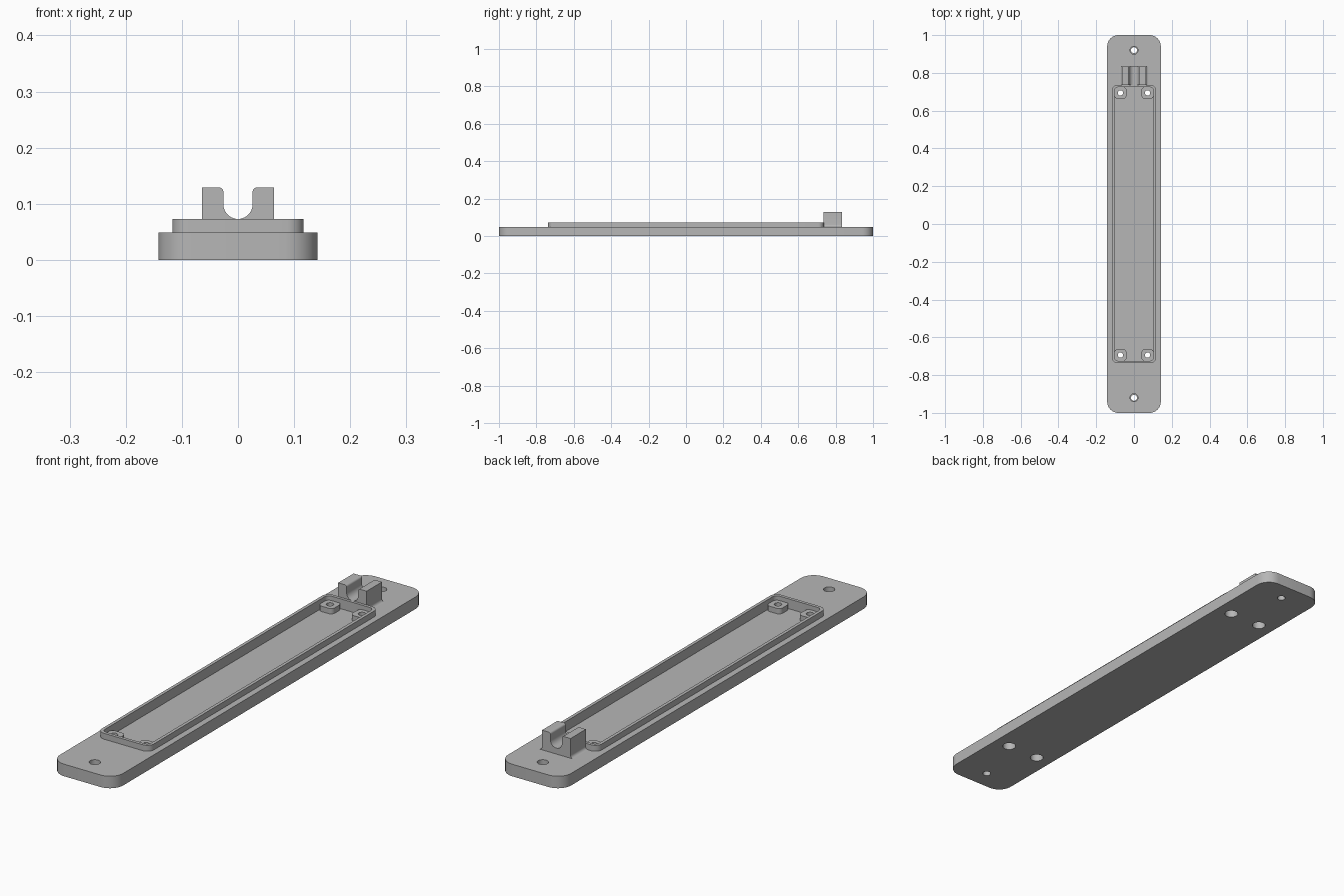
import bpy, bmesh, math
from mathutils import Matrix

if "Cube" in bpy.data.objects:
    bpy.data.objects.remove(bpy.data.objects["Cube"], do_unlink=True)

grey = bpy.data.materials.new("plain grey")
grey.use_nodes = True
colour = (0.47, 0.47, 0.47, 1)
grey.diffuse_color = colour
grey.node_tree.nodes["Principled BSDF"].inputs["Base Color"].default_value = colour

BASE_TOP, RIM_TOP, FLOOR, BOSS_TOP = 0.049, 0.073, 0.033, 0.055
BOSS_X, BOSS_Y = 0.072, 0.694


def arc(cx, cy, r, start, end, steps=10):
    """Points along an arc, angles in degrees."""
    angles = [math.radians(start + (end - start) * i / steps) for i in range(steps + 1)]
    return [(cx + r * math.cos(a), cy + r * math.sin(a)) for a in angles]


def rounded_rect(hx, hy, r, cx=0, cy=0):
    pts = []
    for i, (sx, sy) in enumerate([(1, 1), (-1, 1), (-1, -1), (1, -1)]):
        pts += arc(cx + sx * (hx - r), cy + sy * (hy - r), r, 90 * i, 90 * i + 90)
    return pts


def circle(cx, cy, r):
    return arc(cx, cy, r, 0, 360, 32)[:-1]


def prism(name, outline, low, high, matrix=Matrix()):
    """Extrude a flat outline between two heights."""
    bm = bmesh.new()
    face = bm.faces.new([bm.verts.new((x, y, low)) for x, y in outline])
    top = bmesh.ops.extrude_face_region(bm, geom=[face])["geom"]
    verts = [v for v in top if isinstance(v, bmesh.types.BMVert)]
    bmesh.ops.translate(bm, verts=verts, vec=(0, 0, high - low))
    bm.transform(matrix)
    bmesh.ops.recalc_face_normals(bm, faces=bm.faces)
    mesh = bpy.data.meshes.new(name)
    bm.to_mesh(mesh)
    bm.free()
    mesh.materials.append(grey)
    ob = bpy.data.objects.new(name, mesh)
    bpy.context.collection.objects.link(ob)
    return ob


def cut(ob, cutters):
    for c in cutters:
        mod = ob.modifiers.new("cut", "BOOLEAN")
        mod.operation, mod.solver, mod.object = "DIFFERENCE", "EXACT", c
    mesh = bpy.data.meshes.new_from_object(
        ob.evaluated_get(bpy.context.evaluated_depsgraph_get()))
    ob.modifiers.clear()
    ob.data = mesh


# Main solids
base = prism("base_plate", rounded_rect(0.142, 1, 0.06), 0, BASE_TOP)
rim = prism("tray_rim", rounded_rect(0.117, 0.737, 0.03), BASE_TOP, RIM_TOP)
parts = [base, rim]

# Hollow tray
pocket = prism("pocket_cutter", rounded_rect(0.104, 0.724, 0.018), FLOOR, 0.2)
pocket.hide_render = True
holes = []

# Stepped mounting holes at both ends
for sy in (1, -1):
    holes.append(prism("hole_cutter", circle(0, sy * 0.92, 0.016), -0.1, 0.2))
    holes.append(prism("hole_cutter", circle(0, sy * 0.92, 0.021), 0.025, 0.2))

# Corner bosses with screw holes, widened from underneath
bosses = []
for sx in (1, -1):
    for sy in (1, -1):
        x, y = sx * BOSS_X, sy * BOSS_Y
        side = ("left" if sx > 0 else "right") + ("_back" if sy > 0 else "_front")
        bosses.append(prism("screw_boss_" + side,
                            rounded_rect(0.032, 0.031, 0.017, x, y), FLOOR, BOSS_TOP))
        holes.append(prism("hole_cutter", circle(x, y, 0.014), -0.1, 0.2))
        holes.append(prism("hole_cutter", circle(x, y, 0.026), -0.1, 0.037))

for h in holes:
    h.hide_render = True
bpy.context.view_layer.update()
cut(base, [pocket] + holes)
cut(rim, [pocket])
for b in bosses:
    cut(b, holes)
for h in holes + [pocket]:
    bpy.data.objects.remove(h, do_unlink=True)

# Cable clip: U-shaped profile with flared feet, extruded along y
half = arc(0, 0.099, 0.026, -90, 0)                   # round slot bottom
half += arc(0.034, 0.121, 0.008, 180, 90, 6)          # eased inner lip
half += [(0.064, 0.129)]
half += arc(0.076, 0.061, 0.012, 180, 270, 6)         # flared foot
profile = half + [(-x, z) for x, z in reversed(half[1:])]
clip = prism("cable_clip", profile, -0.834, -0.735, Matrix.Rotation(math.pi / 2, 4, "X"))
parts += bosses + [clip]

# Smooth the curved walls, keep edges crisp
for ob in bpy.context.view_layer.objects:
    ob.select_set(ob in parts)
bpy.context.view_layer.objects.active = base
bpy.ops.object.shade_smooth_by_angle(angle=math.radians(30))
